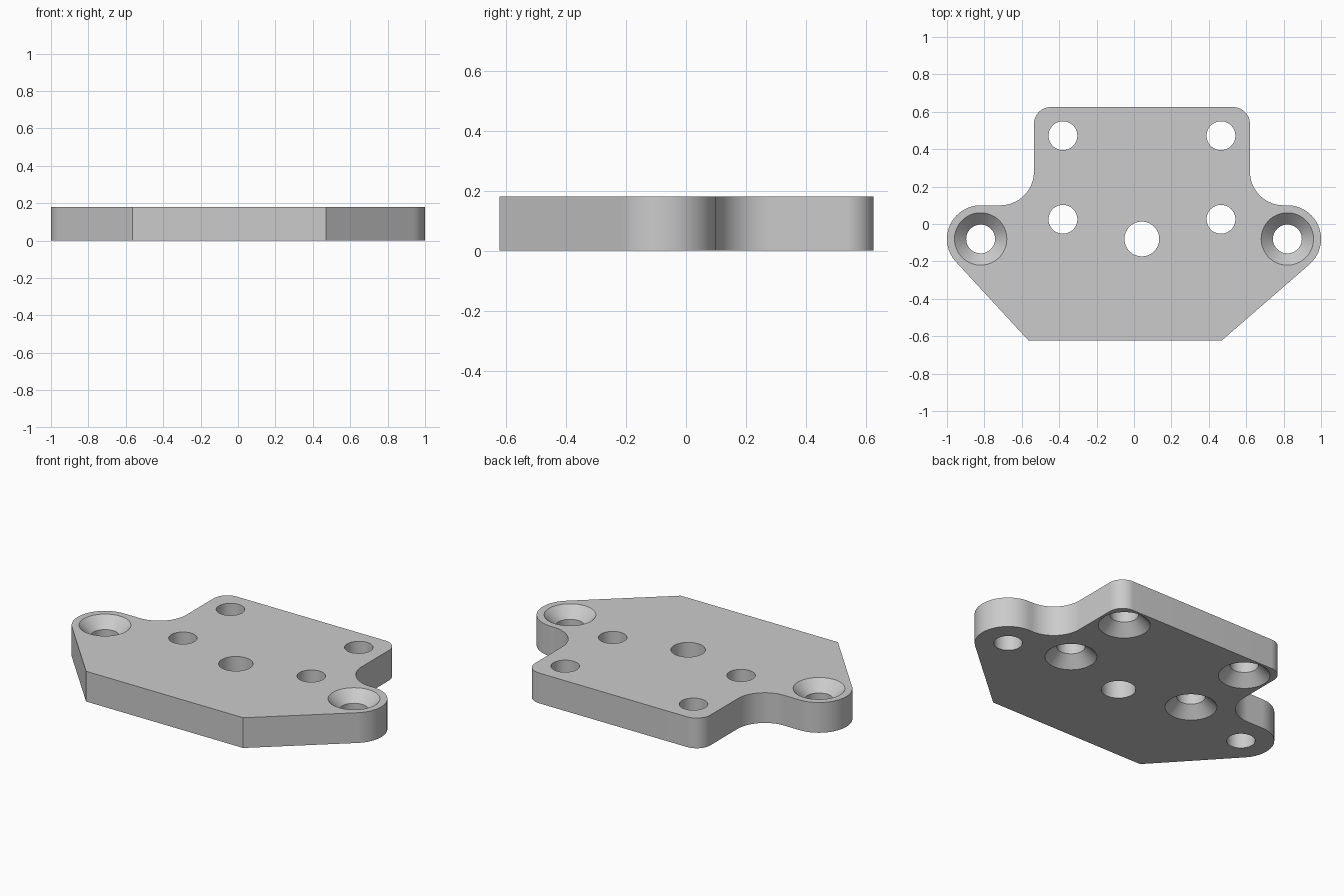
import bpy, bmesh
from math import acos, atan2, cos, sin, hypot, pi, radians

if "Cube" in bpy.data.objects:
    bpy.data.objects.remove(bpy.data.objects["Cube"], do_unlink=True)

THICK = 0.18
EAR_X, EAR_Y, EAR_R = 0.82, -0.08, 0.18
HOLE_R, SINK_R = 0.077, 0.14
SINK_DEPTH = SINK_R - HOLE_R

grey = bpy.data.materials.new("plain grey")
grey.use_nodes = True
colour = (0.6, 0.6, 0.6, 1)
grey.diffuse_color = colour
grey.node_tree.nodes["Principled BSDF"].inputs["Base Color"].default_value = colour


def arc(cx, cy, r, start, end, steps=24):
    """Points on an arc, angles in radians."""
    return [(cx + r * cos(start + (end - start) * i / steps),
             cy + r * sin(start + (end - start) * i / steps)) for i in range(steps + 1)]


def tangent_angle(cx, corner, side):
    """Angle on an ear circle where the line to the corner touches it."""
    dx, dy = corner[0] - cx, corner[1] - EAR_Y
    return atan2(dy, dx) + side * acos(EAR_R / hypot(dx, dy))


def make_object(name, bm):
    bmesh.ops.recalc_face_normals(bm, faces=bm.faces[:])
    mesh = bpy.data.meshes.new(name)
    bm.to_mesh(mesh)
    bm.free()
    mesh.materials.append(grey)
    obj = bpy.data.objects.new(name, mesh)
    bpy.context.collection.objects.link(obj)
    return obj


# Plate outline, counter-clockwise from the front edge
front_right, front_left = (-0.565, -0.622), (0.47, -0.622)
outline = [front_right, front_left]
outline += arc(EAR_X, EAR_Y, EAR_R, tangent_angle(EAR_X, front_left, 1), pi / 2, 40)
outline += arc(0.80, 0.28, 0.18, 1.5 * pi, pi)
outline += arc(0.53, 0.535, 0.09, 0, pi / 2, 16)
outline += arc(-0.445, 0.535, 0.09, pi / 2, pi, 16)
outline += arc(-0.715, 0.28, 0.18, 0, -pi / 2)
outline += arc(-EAR_X, EAR_Y, EAR_R, pi / 2,
               2 * pi + tangent_angle(-EAR_X, front_right, -1), 40)

bm = bmesh.new()
base = bm.faces.new([bm.verts.new((x, y, 0)) for x, y in outline])
top = bmesh.ops.extrude_face_region(bm, geom=[base])["geom"]
bmesh.ops.translate(bm, vec=(0, 0, THICK),
                    verts=[v for v in top if isinstance(v, bmesh.types.BMVert)])
plate = make_object("mounting_plate", bm)


# Hole cutters: stacked rings, closed at both ends
def add_cutter(bm, x, y, profile, sides=64):
    rings = [[bm.verts.new((px, py, z)) for px, py in arc(x, y, r, 0, 2 * pi, sides)[:-1]]
             for r, z in profile]
    for low, high in zip(rings, rings[1:]):
        for i in range(sides):
            j = (i + 1) % sides
            bm.faces.new((low[i], low[j], high[j], high[i]))
    bm.faces.new(rings[0])
    bm.faces.new(rings[-1])


OVER = 0.02
bm = bmesh.new()
# Ear holes, countersunk from above
for x in (-EAR_X, EAR_X):
    add_cutter(bm, x, EAR_Y, [(HOLE_R, -OVER), (HOLE_R, THICK - SINK_DEPTH),
                              (SINK_R + OVER, THICK + OVER)])
# Four inner holes, countersunk from below
for x in (-0.38, 0.465):
    for y in (0.025, 0.472):
        add_cutter(bm, x, y, [(SINK_R + OVER, -OVER), (HOLE_R, SINK_DEPTH),
                              (HOLE_R, THICK + OVER)])
# Plain centre hole
add_cutter(bm, 0.042, EAR_Y, [(0.093, -OVER), (0.093, THICK + OVER)])
cutter = make_object("hole_cutters", bm)
cutter.hide_render = True

# Drill the holes and keep the result as plain mesh
drill = plate.modifiers.new("drill_holes", "BOOLEAN")
drill.operation = "DIFFERENCE"
drill.solver = "EXACT"
drill.object = cutter
bpy.ops.object.select_all(action="DESELECT")
plate.select_set(True)
bpy.context.view_layer.objects.active = plate
bpy.ops.object.modifier_apply(modifier=drill.name)
bpy.data.objects.remove(cutter, do_unlink=True)
bpy.ops.object.shade_smooth_by_angle(angle=radians(30))
